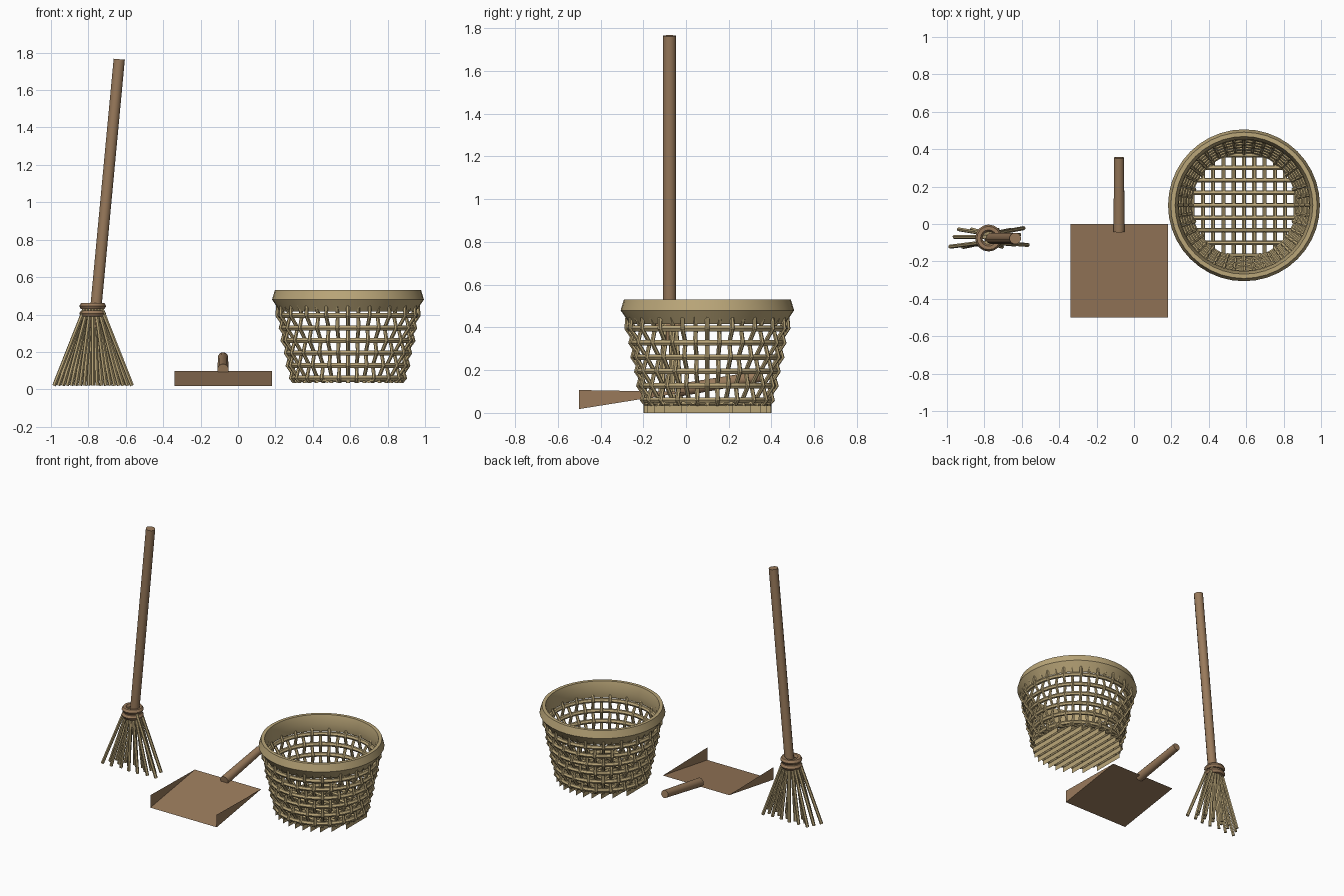
import bpy, bmesh, math, random
from math import sin, cos, pi, sqrt
from mathutils import Vector

random.seed(4)
if "Cube" in bpy.data.objects:
    bpy.data.objects.remove(bpy.data.objects["Cube"])


def material(name, rgb):
    m = bpy.data.materials.new(name)
    m.use_nodes = True
    m.diffuse_color = (*rgb, 1)
    m.node_tree.nodes["Principled BSDF"].inputs["Base Color"].default_value = (*rgb, 1)
    return m


WOOD = material("brown wood", (0.32, 0.195, 0.105))
STRAW = material("tan straw", (0.49, 0.38, 0.19))


def finish(name, bm, mat, smooth=False, fix=True):
    if fix:
        bmesh.ops.recalc_face_normals(bm, faces=bm.faces)
    me = bpy.data.meshes.new(name)
    bm.to_mesh(me)
    bm.free()
    me.materials.append(mat)
    ob = bpy.data.objects.new(name, me)
    bpy.context.collection.objects.link(ob)
    if smooth:
        bpy.ops.object.select_all(action='DESELECT')
        ob.select_set(True)
        bpy.context.view_layer.objects.active = ob
        bpy.ops.object.shade_smooth_by_angle(angle=math.radians(40))
    return ob


def tube(bm, pts, radius, sides=6, end_radius=None):
    """Sweep a regular polygon along a path and cap both ends."""
    pts = [Vector(p) for p in pts]
    axis = (pts[-1] - pts[0]).normalized()
    u = axis.orthogonal().normalized()
    v = axis.cross(u)
    end_radius = end_radius or radius
    rings = []
    for i, p in enumerate(pts):
        r = radius + (end_radius - radius) * i / (len(pts) - 1)
        rings.append([bm.verts.new(p + u * r * cos(2 * pi * k / sides) + v * r * sin(2 * pi * k / sides))
                      for k in range(sides)])
    for a, b in zip(rings, rings[1:]):
        for k in range(sides):
            j = (k + 1) % sides
            bm.faces.new((a[k], a[j], b[j], b[k]))
    bm.faces.new(rings[0][::-1])
    bm.faces.new(rings[-1])


def lathe(bm, centre, profile, steps):
    """Revolve a closed (radius, height) profile about a vertical axis."""
    c = Vector(centre)
    rings = [[bm.verts.new(c + Vector((r * cos(2 * pi * i / steps), r * sin(2 * pi * i / steps), z)))
              for r, z in profile] for i in range(steps)]
    n = len(profile)
    for i in range(steps):
        a, b = rings[i], rings[(i + 1) % steps]
        for k in range(n):
            j = (k + 1) % n
            bm.faces.new((a[k], b[k], b[j], a[j]))


def round_profile(radius, z, thick, sides=6):
    return [(radius + thick * cos(2 * pi * k / sides), z + thick * sin(2 * pi * k / sides))
            for k in range(sides)]


# Broom: leaning handle, two binding rings, fan of straws
bm = bmesh.new()
tube(bm, [(-0.77, -0.077, 0.33), (-0.635, -0.077, 1.765)], 0.031, 12)
finish("broom_handle", bm, WOOD, True)

for label, z in (("upper", 0.445), ("lower", 0.405)):
    bm = bmesh.new()
    lathe(bm, (-0.777, -0.075, 0), round_profile(0.053, z, 0.019), 16)
    finish("broom_binding_" + label, bm, WOOD, True)

bm = bmesh.new()
STRAWS = 19
for i in range(STRAWS):
    t = 2 * i / (STRAWS - 1) - 1
    side = (-1, 0.2, 1)[i % 3]
    top = (-0.775 + 0.042 * t, -0.075 + 0.025 * side, 0.44)
    tip = (-0.775 + 0.208 * t, -0.072 + 0.045 * side + random.uniform(-0.008, 0.008), 0.02)
    tube(bm, [top, tip], 0.011)
finish("broom_straws", bm, STRAW)

# Dustpan: sloping sheet with a triangular wall on each side
bm = bmesh.new()
front, back = [], []
for x in (-0.34, 0.182):
    f = bm.verts.new((x, -0.5, 0.018))
    b = bm.verts.new((x, 0, 0.098))
    lip = bm.verts.new((x, -0.5, 0.107))
    bm.faces.new((f, b, lip))
    front.append(f)
    back.append(b)
bm.faces.new((front[0], front[1], back[1], back[0]))
finish("dustpan_sheet", bm, WOOD, fix=False)

bm = bmesh.new()
tube(bm, [(-0.08, -0.04, 0.105), (-0.08, 0.355, 0.172)], 0.031, 12, 0.027)
finish("dustpan_handle", bm, WOOD, True)

# Basket
CX, CY = 0.588, 0.1
CENTRE = (CX, CY, 0)


def wall(z):
    return 0.288 + 0.205 * (z - 0.03)


bm = bmesh.new()
lathe(bm, CENTRE, [(0.362, 0.415), (0.406, 0.48), (0.391, 0.53), (0.368, 0.53), (0.352, 0.47)], 40)
finish("basket_rim", bm, STRAW, True)

# Horizontal weave
LEVELS = [0.06 + 0.067 * i for i in range(6)]
bm = bmesh.new()
for z in LEVELS:
    lathe(bm, CENTRE, round_profile(wall(z), z, 0.015), 40)
finish("basket_hoops", bm, STRAW)

# Upright ribs passing alternately inside and outside the hoops
bm = bmesh.new()
RIBS = 40
for i in range(RIBS):
    a = 2 * pi * i / RIBS
    path = [(wall(0.03), 0.035)]
    for k, z in enumerate(LEVELS):
        path.append((wall(z) + (0.016 if (i + k) % 2 else -0.016), z))
    path.append((wall(0.45), 0.45))
    tube(bm, [(CX + r * cos(a), CY + r * sin(a), z) for r, z in path], 0.0105)
finish("basket_ribs", bm, STRAW)

# Floor lattice
R = 0.3
bm = bmesh.new()
for i in range(-4, 5):
    y = 0.067 * i
    h = sqrt(R * R - y * y)
    tube(bm, [(CX - h, CY + y, 0.05), (CX + h, CY + y, 0.05)], 0.012)
finish("basket_floor_cross_rods", bm, STRAW)

bm = bmesh.new()
fins = bmesh.new()
for i in range(-5, 6):
    x = 0.055 * i
    h = sqrt(R * R - x * x)
    tube(bm, [(CX + x, CY - h, 0.045), (CX + x, CY + h, 0.045)], 0.0115)
    # Thin upright strip beneath each rod
    fins.faces.new([fins.verts.new((CX + x, CY + s * h, z))
                    for s, z in ((-1, 0), (1, 0), (1, 0.04), (-1, 0.04))])
finish("basket_floor_long_rods", bm, STRAW)
finish("basket_floor_strips", fins, STRAW, fix=False)
